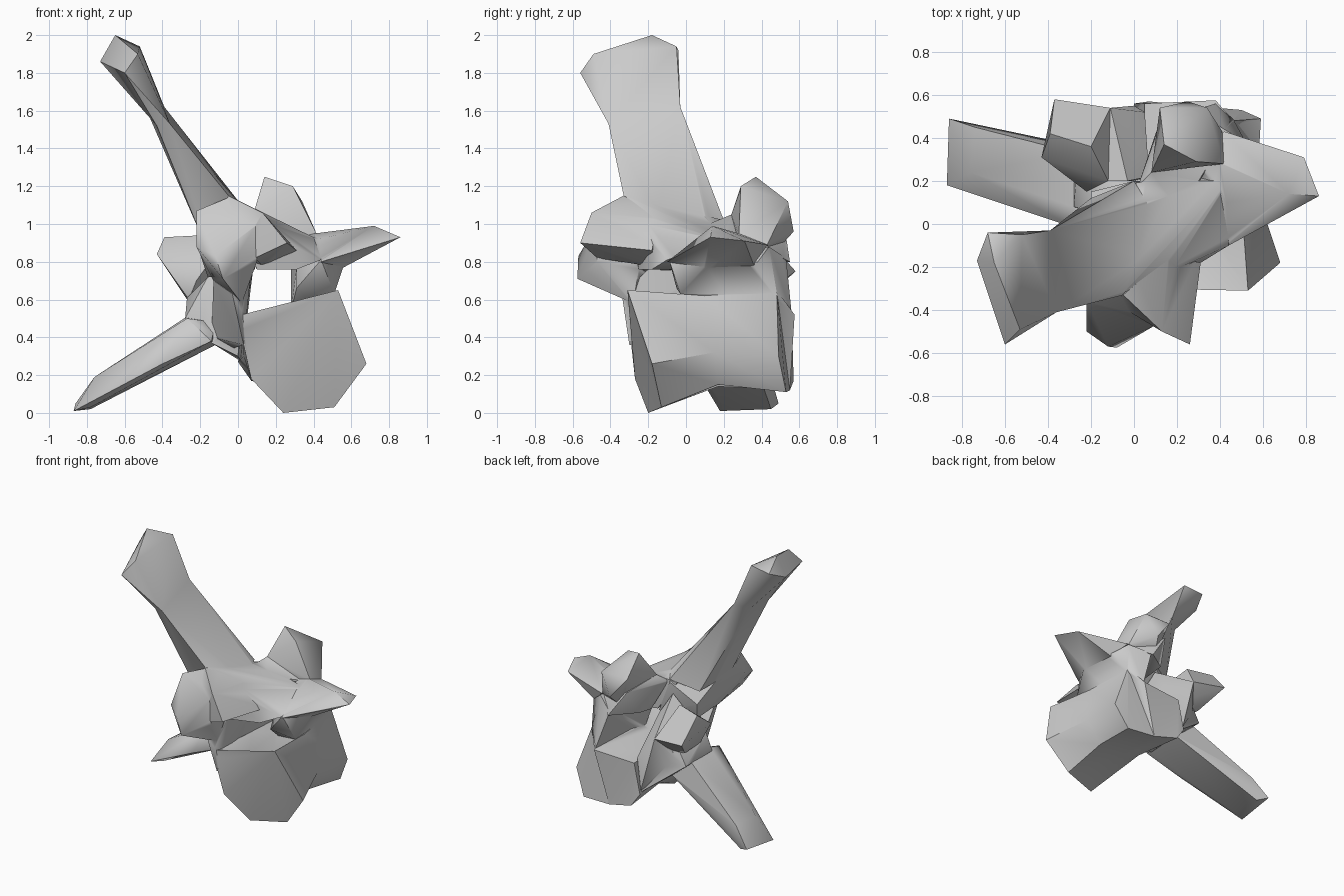
import bpy, bmesh, math

parts = []


def finish(name, bm):
    bmesh.ops.recalc_face_normals(bm, faces=bm.faces)
    mesh = bpy.data.meshes.new(name)
    bm.to_mesh(mesh)
    bm.free()
    ob = bpy.data.objects.new(name, mesh)
    bpy.context.collection.objects.link(ob)
    parts.append(ob)


def hull(name, pts):
    """Faceted lump wrapped around a few corner points."""
    bm = bmesh.new()
    for p in pts:
        bm.verts.new(p)
    bmesh.ops.convex_hull(bm, input=bm.verts[:])
    loose = [v for v in bm.verts if not v.link_faces]
    bmesh.ops.delete(bm, geom=loose, context='VERTS')
    finish(name, bm)


def loft(name, rings):
    """Skin through matching rings and cap both ends."""
    bm = bmesh.new()
    loops = [[bm.verts.new(p) for p in r] for r in rings]
    n = len(rings[0])
    for a, b in zip(loops, loops[1:]):
        for i in range(n):
            j = (i + 1) % n
            bm.faces.new((a[i], a[j], b[j], b[i]))
    caps = [bm.faces.new(loops[0]), bm.faces.new(loops[-1])]
    bmesh.ops.triangulate(bm, faces=caps)
    finish(name, bm)


# drum-shaped body with a waist, front rim to back rim
loft("vertebral_body", [
    [(.53, -.31, .65), (.68, -.18, .26), (.51, -.13, .03), (.24, -.20, .0),
     (.07, -.27, .18), (.03, -.29, .36), (.02, -.30, .52), (.25, -.22, .52)],
    [(.50, .10, .62), (.57, .15, .32), (.46, .17, .15), (.26, .17, .14),
     (.10, .17, .19), (.03, .15, .30), (.04, .12, .51), (.22, .12, .54)],
    [(.46, .48, .65), (.59, .49, .30), (.50, .53, .11), (.27, .55, .12),
     (.07, .57, .17), (.00, .56, .27), (.05, .56, .50), (.38, .575, .52)],
])

# spinous process: flat blade flaring at the tip
neck = [(-.47, -.10, 1.57), (-.43, -.39, 1.52), (-.36, -.41, 1.53), (-.39, -.03, 1.62)]
hull("spine_tip", neck + [
    (-.73, -.17, 1.86), (-.60, -.56, 1.80), (-.53, -.49, 1.90),
    (-.65, -.18, 2.0), (-.68, -.04, 1.92), (-.52, -.05, 1.94)])
hull("spine_blade", neck + [
    (-.22, -.30, 1.08), (-.05, -.33, 1.15), (-.20, .12, .95),
    (.00, .20, 1.02), (.06, .10, 1.04), (-.20, -.25, .95), (.05, -.15, 1.06)])

# arch over the canal
hull("right_lamina", [
    (-.05, -.32, 1.15), (.13, -.22, 1.04), (.10, -.25, .76), (.31, -.18, .76),
    (.44, -.10, .81), (.44, .20, .91), (.10, .20, .77), (-.05, .18, 1.0),
    (.20, .05, .98), (.31, .25, .76), (.06, .20, 1.02)])
hull("left_lamina", [
    (-.22, -.40, .90), (-.21, -.30, 1.06), (-.05, -.33, 1.14), (.05, -.3, .77),
    (-.13, -.30, .72), (-.16, .10, .72), (-.20, .15, .86), (.09, .20, .76),
    (.00, .20, 1.0), (.05, -.25, 1.05)])

# lower joint tips reaching forward on each side
hull("right_lower_joint", [
    (.26, -.56, .90), (.13, -.50, 1.06), (-.05, -.33, 1.15), (.31, -.18, .86),
    (.09, -.47, .82), (.14, -.15, .77), (.16, -.15, 1.03), (-.12, -.25, .85),
    (-.10, -.36, 1.05)])
hull("left_lower_joint", [
    (-.22, -.50, .88), (-.12, -.57, .83), (-.08, -.575, .71), (.10, -.47, .80),
    (-.22, -.36, 1.07), (-.05, -.33, 1.14), (.10, -.47, 1.0), (.02, -.28, .58),
    (-.13, -.15, .70), (.07, -.25, .76), (-.20, -.20, .90)])

# pedicles on either side of the canal
hull("right_pedicle", [
    (.31, -.05, .66), (.28, .10, .54), (.51, -.03, .63), (.46, .49, .62),
    (.38, .56, .52), (.31, .0, .77), (.44, -.09, .81), (.56, .10, .78),
    (.52, .38, .80), (.42, .44, .88), (.28, .53, .82)])
hull("left_pedicle", [
    (-.28, .08, .50), (-.28, .40, .50), (-.14, .03, .37), (-.12, .42, .37),
    (.0, .05, .30), (.02, .54, .27), (.02, .0, .56), (.03, .52, .55),
    (-.16, .05, .72), (-.16, .40, .72), (.08, .1, .76), (-.27, .20, .61)])
hull("left_canal_wall", [
    (.02, -.31, .54), (.03, -.30, .36), (-.03, .1, .34), (-.14, .10, .40),
    (-.13, -.15, .70), (.02, -.29, .63), (.02, .1, .60), (-.03, -.34, .63),
    (.07, -.20, .76), (.07, .10, .75)])

# transverse processes
hull("right_transverse", [
    (.86, .13, .93), (.79, .31, .91), (.72, .14, .99), (.42, .43, .89),
    (.44, -.10, .80), (.54, .10, .76), (.52, .36, .78), (.43, .10, .92),
    (.25, .35, .93), (.3, .1, .77)])
hull("left_transverse", [
    (-.87, .18, .01), (-.86, .49, .05), (-.78, .45, .02), (-.76, .24, .19),
    (-.74, .45, .19), (-.78, .20, .03), (-.27, -.02, .50), (-.27, .33, .51),
    (-.40, .03, .26), (-.40, .36, .27), (-.14, -.02, .38), (-.10, .33, .37),
    (-.12, .10, .48)])

# upper joint processes
hull("right_upper_joint", [
    (.14, .37, 1.25), (.29, .29, 1.20), (.34, .54, 1.12), (.12, .54, 1.12),
    (.25, .57, .96), (.32, .28, 1.04), (.42, .28, .94), (.41, .43, .89),
    (.08, .24, 1.05), (.16, .26, .88), (.20, .47, .85)])
hull("right_joint_web", [
    (.08, .24, 1.05), (.02, .18, 1.0), (.14, .52, 1.0), (.28, .55, .80),
    (.12, .25, .78), (.22, .05, .97), (.42, .40, .88), (.10, .42, .82),
    (.30, .20, .95)])
hull("left_upper_joint", [
    (-.37, .58, .75), (-.43, .31, .84), (-.39, .42, .93), (-.20, .36, .94),
    (-.22, .15, .70), (-.11, .54, .72), (-.27, .40, .60), (-.12, .20, .84),
    (-.26, .20, .60), (-.05, .40, .58)])
hull("left_joint_web", [
    (-.11, .54, .72), (-.20, .42, .55), (.05, .52, .53), (.0, .55, .30),
    (-.12, .20, .84), (.02, .20, .58), (-.1, .40, .38), (-.03, .20, .92),
    (.07, .22, .76)])

# fuse all parts into one bone
bone = parts[0]
bpy.context.view_layer.objects.active = bone
bone.select_set(True)
for part in parts[1:]:
    mod = bone.modifiers.new("fuse", 'BOOLEAN')
    mod.operation, mod.solver, mod.object = 'UNION', 'EXACT', part
    bpy.ops.object.modifier_apply(modifier=mod.name)
    bpy.data.objects.remove(part)
bone.name = "vertebra"
bpy.ops.object.shade_smooth_by_angle(angle=math.radians(50))
